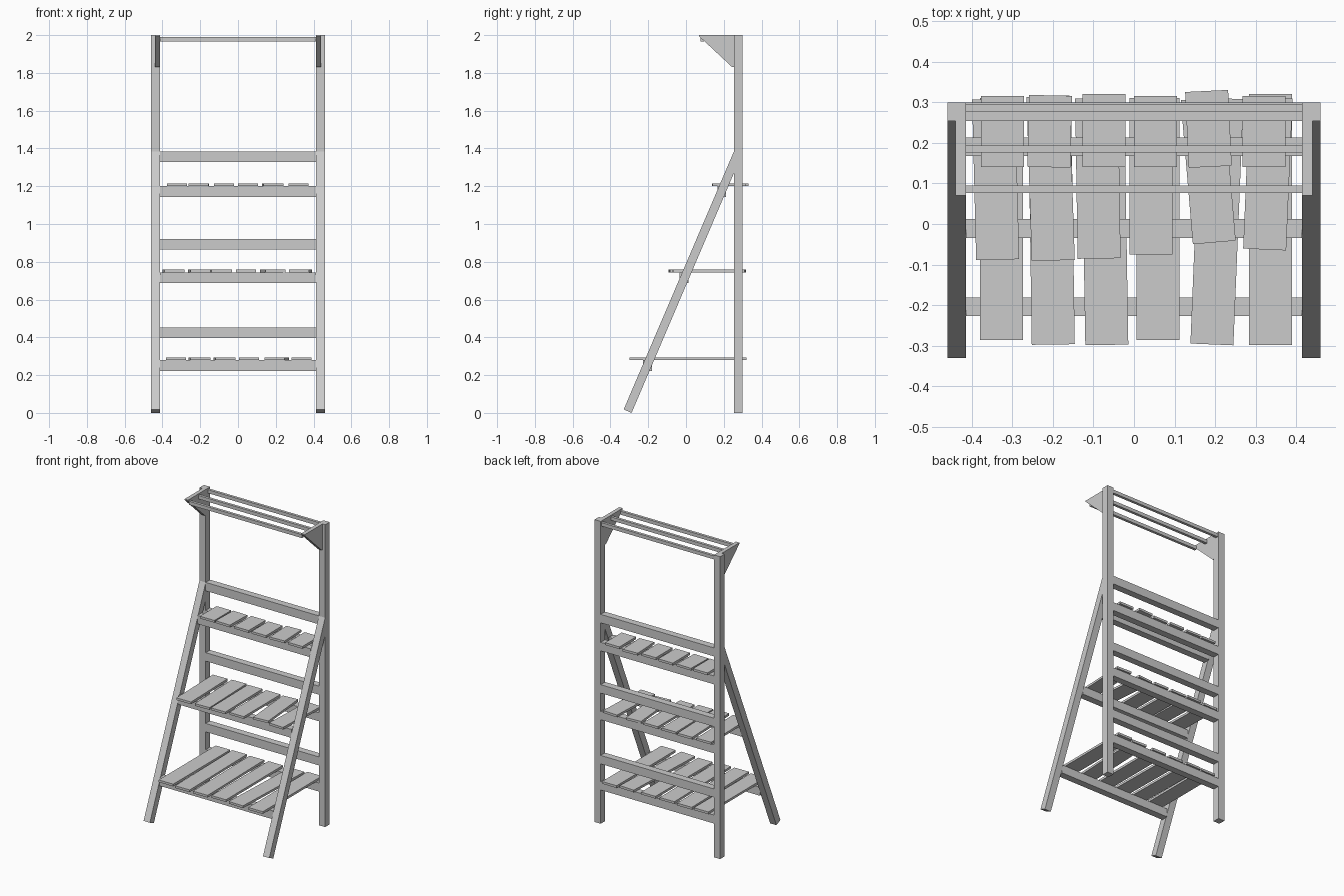
import bpy, bmesh, math
from mathutils import Matrix, Vector

if "Cube" in bpy.data.objects:
    bpy.data.objects.remove(bpy.data.objects["Cube"])


def box(name, x, y, z, rot=0.0):
    """Box from (min, max) ranges, optionally turned about its vertical axis."""
    bm = bmesh.new()
    bmesh.ops.create_cube(bm, size=1)
    bm.transform(Matrix.Diagonal((x[1] - x[0], y[1] - y[0], z[1] - z[0], 1)))
    me = bpy.data.meshes.new(name)
    bm.to_mesh(me)
    bm.free()
    ob = bpy.data.objects.new(name, me)
    ob.location = (sum(x) / 2, sum(y) / 2, sum(z) / 2)
    ob.rotation_euler.z = rot
    bpy.context.collection.objects.link(ob)
    return ob


def side_plate(name, pts, x0, x1):
    """Extrude a (y, z) profile along x."""
    bm = bmesh.new()
    face = bm.faces.new([bm.verts.new((x0, y, z)) for y, z in pts])
    ext = bmesh.ops.extrude_face_region(bm, geom=[face])
    verts = [g for g in ext["geom"] if isinstance(g, bmesh.types.BMVert)]
    bmesh.ops.translate(bm, verts=verts, vec=Vector((x1 - x0, 0, 0)))
    bmesh.ops.recalc_face_normals(bm, faces=bm.faces)
    me = bpy.data.meshes.new(name)
    bm.to_mesh(me)
    bm.free()
    ob = bpy.data.objects.new(name, me)
    bpy.context.collection.objects.link(ob)


IN, OUT = 0.414, 0.46

# Posts, slanted front legs and top brackets on both sides
for side, s in (("left", -1), ("right", 1)):
    box(f"back_post_{side}", sorted((s * IN, s * OUT)), (0.254, 0.30), (0, 2))
    side_plate(f"front_leg_{side}",
               [(-0.33, 0.018), (-0.288, 0), (0.254, 1.27), (0.254, 1.385)],
               s * IN, s * OUT)
    side_plate(f"top_bracket_{side}",
               [(0.07, 2), (0.07, 1.993), (0.245, 1.83), (0.254, 1.83), (0.254, 2)],
               s * IN, s * 0.44)

# Hanging bars at the top
for i, y in enumerate((0.086, 0.185, 0.285)):
    box(f"hanging_bar_{i}", (-IN, IN), (y - 0.009, y + 0.009), (1.967, 1.99))

# Per shelf: underside height, front rail y, slats (front x, back x, front y, back y)
shelves = [
    (0.279, -0.204, [(-.327, -.327, -.286, .31), (-.199, -.208, -.297, .313),
                     (-.067, -.077, -.298, .308), (.059, .059, -.286, .31),
                     (.192, .217, -.297, .31), (.337, .337, -.298, .32)]),
    (0.744, -0.011, [(-.336, -.346, -.088, .308), (-.199, -.212, -.09, .315),
                     (-.086, -.092, -.085, .31), (.042, .042, -.075, .31),
                     (.198, .168, -.046, .31), (.322, .338, -.063, .312)]),
    (1.200, 0.190, [(-.324, -.324, .14, .315), (-.21, -.206, .14, .317),
                    (-.074, -.074, .14, .32), (.053, .053, .141, .315),
                    (.188, .179, .141, .328), (.32, .32, .14, .315)]),
]
for n, (z, y, slats) in enumerate(shelves):
    box(f"front_rail_{n}", (-IN, IN), (y - 0.023, y + 0.023), (z - 0.056, z))
    box(f"back_rail_{n}", (-IN, IN), (0.254, 0.30), (z - 0.056, z))
    g = (0.396, 0.864, 1.329)[n]
    box(f"guard_rail_{n}", (-IN, IN), (0.254, 0.30), (g, g + 0.056))
    for i, (xf, xb, y0, y1) in enumerate(slats):
        c = (xf + xb) / 2
        box(f"slat_{n}_{i}", (c - 0.053, c + 0.053), (y0, y1), (z, z + 0.015),
            -math.atan2(xb - xf, y1 - y0))
